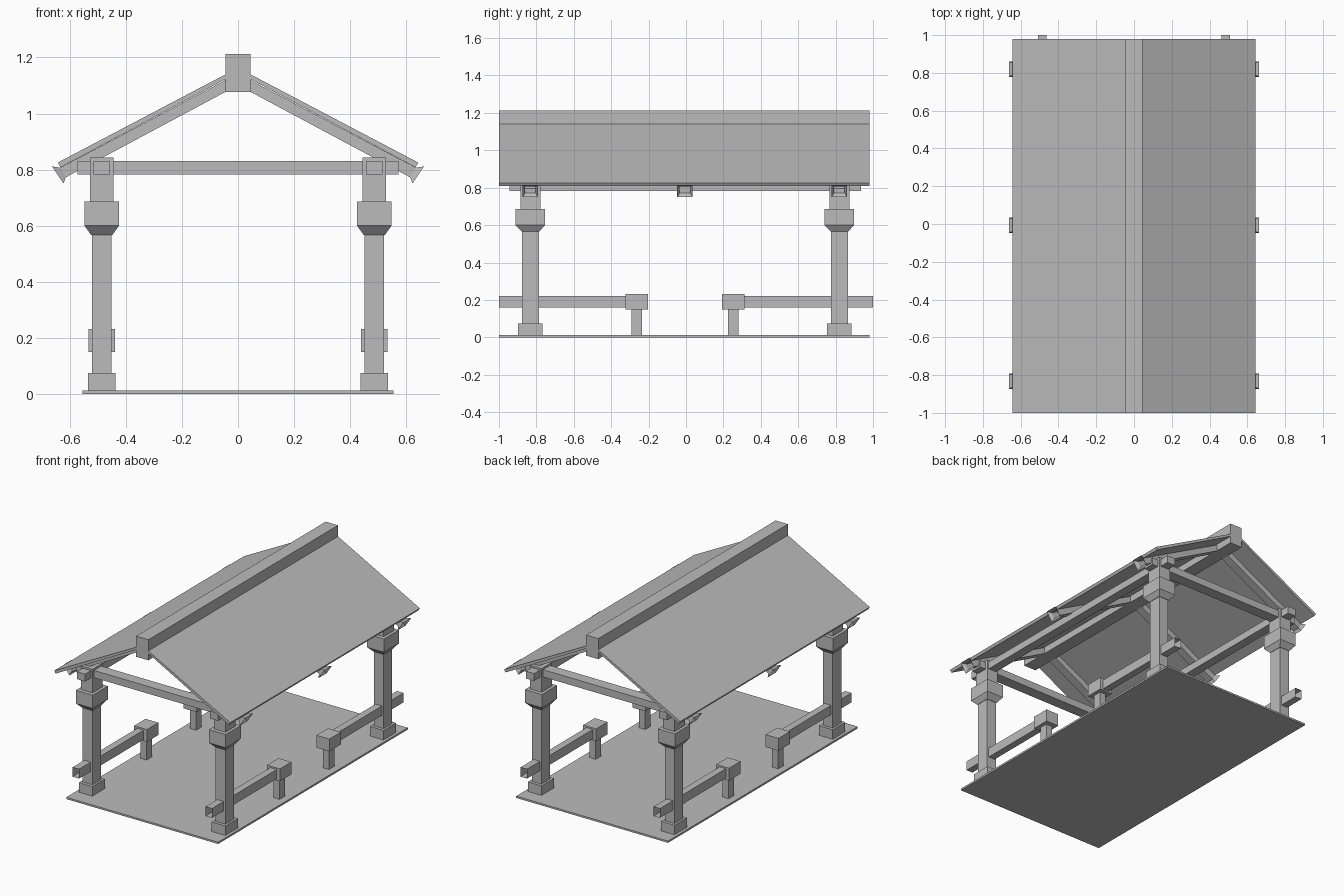
import bpy
import bmesh
from mathutils import Vector

cube = bpy.data.objects.get("Cube")
if cube:
    bpy.data.objects.remove(cube, do_unlink=True)

stone = bpy.data.materials.new("plain_grey")
stone.use_nodes = True
GREY = (0.5, 0.5, 0.5, 1)
stone.diffuse_color = GREY
stone.node_tree.nodes["Principled BSDF"].inputs["Base Color"].default_value = GREY


def loft(name, rings, cap_start=True, cap_end=True):
    """Join four-cornered rings into a flat-sided solid."""
    bm = bmesh.new()
    loops = [[bm.verts.new(p) for p in ring] for ring in rings]
    for a, b in zip(loops, loops[1:]):
        for i in range(4):
            j = (i + 1) % 4
            bm.faces.new((a[i], a[j], b[j], b[i]))
    if cap_start:
        bm.faces.new(loops[0][::-1])
    if cap_end:
        bm.faces.new(loops[-1])
    bmesh.ops.recalc_face_normals(bm, faces=bm.faces)
    mesh = bpy.data.meshes.new(name)
    bm.to_mesh(mesh)
    bm.free()
    mesh.materials.append(stone)
    obj = bpy.data.objects.new(name, mesh)
    bpy.context.collection.objects.link(obj)
    return obj


def flat_ring(x, y, z, w, d):
    return [(x + i * w / 2, y + j * d / 2, z)
            for i, j in ((-1, -1), (1, -1), (1, 1), (-1, 1))]


def column(name, x, y, *levels):
    """Upright piece; each level is (height, width, depth)."""
    return loft(name, [flat_ring(x, y, z, w, d) for z, w, d in levels])


def beam_y(name, x, width, y0, y1, z0, z1, open_end=False):
    rings = [[(x - width / 2, y, z0), (x + width / 2, y, z0),
              (x + width / 2, y, z1), (x - width / 2, y, z1)] for y in (y0, y1)]
    return loft(name, rings, cap_end=not open_end)


POST_X = 0.486
MID_Y = -0.006
POST_Y = 0.826
ROOF_FRONT, ROOF_BACK = -1.0, 0.98

# Floor slab and ridge beam
column("floor", 0, -0.01, (0, 1.11, 1.98), (0.012, 1.11, 1.98))
beam_y("ridge_beam", 0, 0.09, ROOF_FRONT, ROOF_BACK, 1.077, 1.213)

# Tie beams across the front and back posts
for end, sy in (("front", -1), ("back", 1)):
    y = MID_Y + sy * POST_Y
    column(end + "_tie_beam", 0, y, (0.782, 1.144, 0.075), (0.83, 1.144, 0.075))

for side, sx in (("left", 1), ("right", -1)):
    x = sx * POST_X
    beam_y(side + "_side_beam", x, 0.06, -0.945, 0.935, 0.782, 0.831)

    for end, sy in (("front", -1), ("back", 1)):
        tag = end + "_" + side
        y = MID_Y + sy * POST_Y
        # Post with footing, flared capital and head block
        column(tag + "_footing", x, y, (0, 0.099, 0.131), (0.075, 0.099, 0.131))
        column(tag + "_post", x, y, (0, 0.071, 0.09), (0.6, 0.071, 0.09))
        column(tag + "_capital", x, y, (0.567, 0.076, 0.096),
               (0.6, 0.123, 0.158), (0.687, 0.123, 0.158))
        column(tag + "_head_block", x, y, (0.68, 0.084, 0.106), (0.843, 0.084, 0.106))
        # Low rail, open at its outer end, with a short end post
        rail_y = MID_Y + sy * 0.258
        beam_y(tag + "_rail", x, 0.047, rail_y, sy * 1.0, 0.16, 0.222, True)
        column(tag + "_rail_block", x, rail_y, (0.15, 0.094, 0.12), (0.232, 0.094, 0.12))
        column(tag + "_rail_post", x, rail_y, (0, 0.045, 0.057), (0.16, 0.045, 0.057))

    # Sloping roof panel
    profile = [(0.04, 1.125), (0.633, 0.808), (0.643, 0.825), (0.04, 1.142)]
    loft(side + "_roof_panel",
         [[(sx * px, y, pz) for px, pz in profile] for y in (ROOF_FRONT, ROOF_BACK)])

    # Rafters with open flared tails
    for label, y in (("front", MID_Y - POST_Y), ("middle", MID_Y), ("back", MID_Y + POST_Y)):
        rings = []
        for low, high, half in (((0.03, 1.085), (0.03, 1.127), 0.028),
                                ((0.615, 0.772), (0.634, 0.807), 0.028),
                                ((0.622, 0.75), (0.663, 0.811), 0.041)):
            rings.append([Vector((sx * p[0], y + s * half, p[1]))
                          for p, s in ((low, -1), (low, 1), (high, 1), (high, -1))])
        loft(label + "_" + side + "_rafter", rings, cap_end=False)
